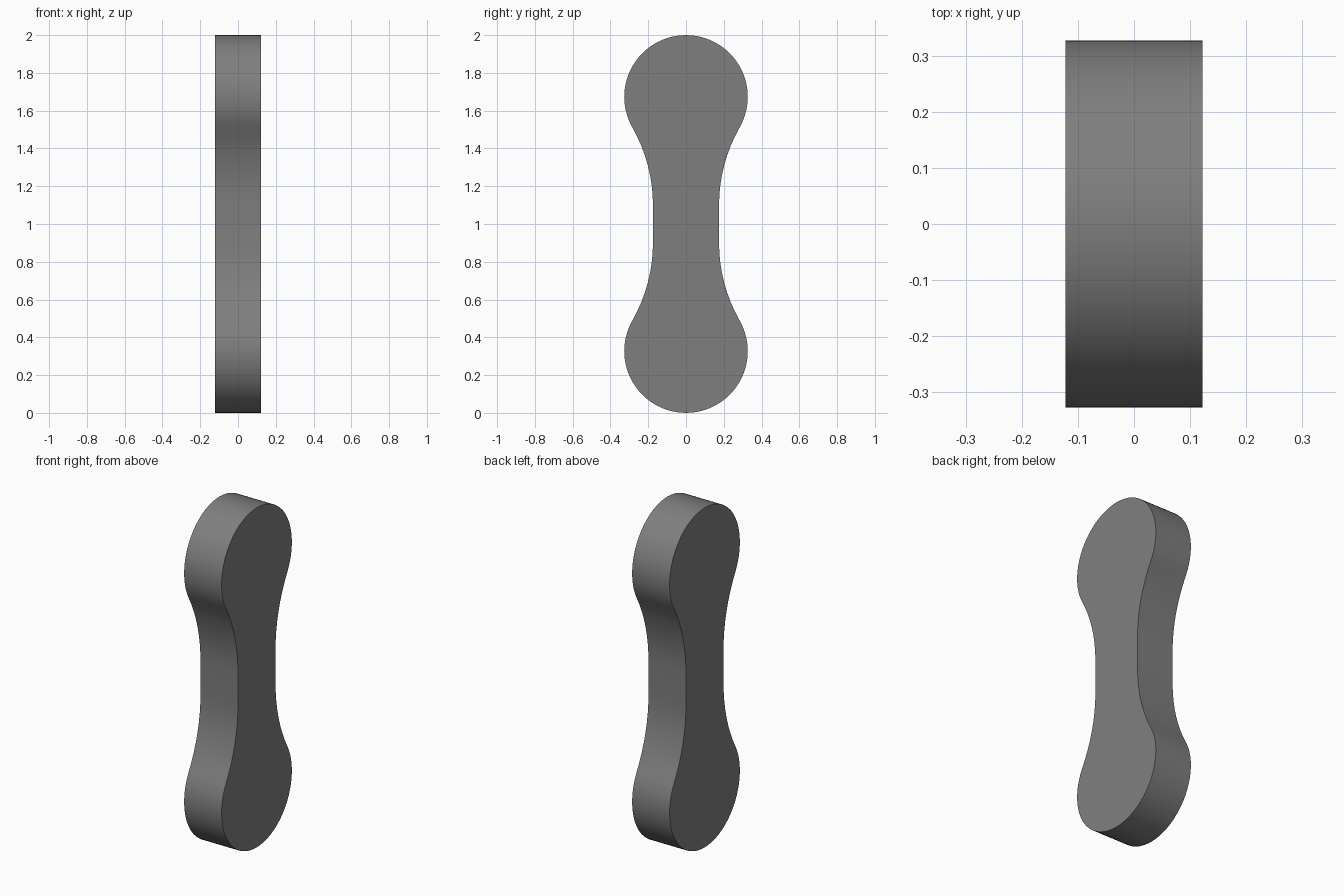
import bpy, bmesh
from math import sin, cos, pi, atan2

if "Cube" in bpy.data.objects:
    bpy.data.objects.remove(bpy.data.objects["Cube"])

R_END = 0.327      # rounded end radius
NECK = 0.175       # half width of the neck
FLAT = 0.1         # half length of the straight part of the neck
HALF_X = 0.122     # half thickness
C = 1 - R_END      # end centre distance from mid height

# Neck fillet tangent to the straight neck and the end circle
D = C - FLAT
R_NECK = (NECK**2 + D**2 - R_END**2) / (2 * (R_END - NECK))
A = atan2(D, NECK + R_NECK)


def arc(cy, cz, r, a0, a1, n):
    return [(cy + r * cos(a0 + (a1 - a0) * i / n),
             cz + r * sin(a0 + (a1 - a0) * i / n)) for i in range(n)]


# Half outline (top end, then left neck), repeated by half-turn
NY = -(NECK + R_NECK)
half = arc(0, C, R_END, -A, pi + A, 40)
half += arc(NY, FLAT, R_NECK, A, 0, 8) + [(-NECK, FLAT)]
half += arc(NY, -FLAT, R_NECK, 0, -A, 8)
outline = half + [(-y, -z) for y, z in half]

# Link plate: fill the outline and extrude across x
bm = bmesh.new()
face = bm.faces.new([bm.verts.new((-HALF_X, y, z + 1)) for y, z in outline])
ext = bmesh.ops.extrude_face_region(bm, geom=[face], use_keep_orig=True)
verts = [v for v in ext["geom"] if isinstance(v, bmesh.types.BMVert)]
bmesh.ops.translate(bm, verts=verts, vec=(2 * HALF_X, 0, 0))
bmesh.ops.recalc_face_normals(bm, faces=bm.faces[:])
mesh = bpy.data.meshes.new("link_plate")
bm.to_mesh(mesh)
bm.free()
plate = bpy.data.objects.new("link_plate", mesh)
bpy.context.collection.objects.link(plate)

# Dark grey finish
dark = bpy.data.materials.new("dark_grey")
dark.diffuse_color = (0.213, 0.213, 0.213, 1)
dark.use_nodes = True
dark.node_tree.nodes["Principled BSDF"].inputs["Base Color"].default_value = dark.diffuse_color
mesh.materials.append(dark)

# Smooth rim with sharp flat sides
bpy.context.view_layer.objects.active = plate
plate.select_set(True)
bpy.ops.object.shade_smooth_by_angle(angle=pi / 6)
